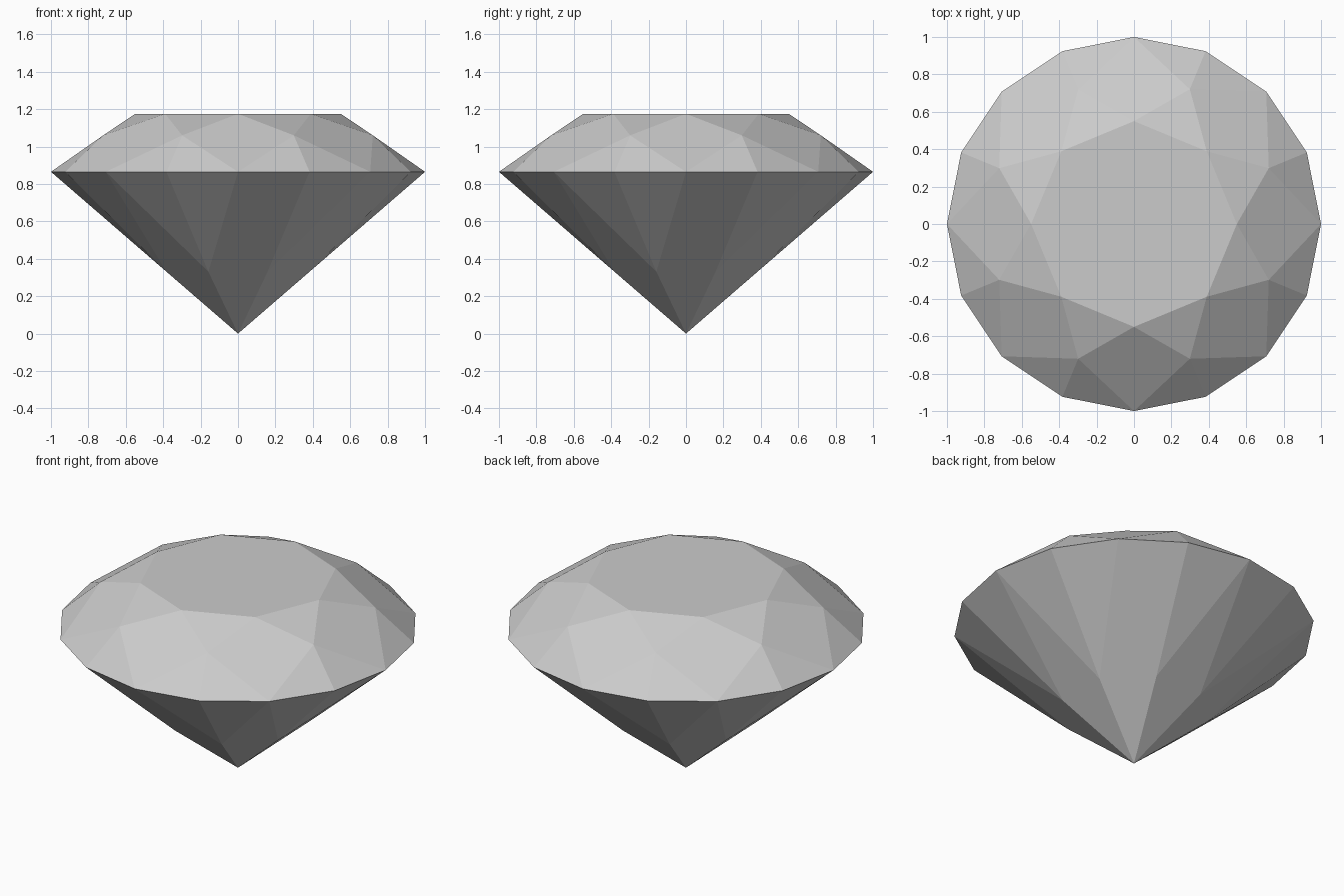
import bpy, bmesh, math

if "Cube" in bpy.data.objects:
    bpy.data.objects.remove(bpy.data.objects["Cube"])

GIRDLE_Z = 0.865


def ring(bm, count, radius, z, offset=0.0):
    """Evenly spaced points around the z axis."""
    pts = []
    for i in range(count):
        a = 2 * math.pi * i / count + math.radians(offset)
        pts.append(bm.verts.new((radius * math.cos(a), radius * math.sin(a), z)))
    return pts


bm = bmesh.new()
table = ring(bm, 8, 0.55, 1.175)
crown = ring(bm, 8, 0.78, 1.06, 22.5)
girdle = ring(bm, 16, 1.0, GIRDLE_Z)
lower = ring(bm, 8, 0.414, 0.331, 22.5)
culet = bm.verts.new((0, 0, 0))

# Flat table on top
bm.faces.new(table)

for i in range(8):
    j = (i + 1) % 8
    g0, g1, g2 = girdle[2 * i], girdle[2 * i + 1], girdle[(2 * i + 2) % 16]
    # Crown: star, kite and the two facets meeting the girdle
    bm.faces.new((table[i], crown[i], table[j]))
    bm.faces.new((table[i], crown[i - 1], g0, crown[i]))
    bm.faces.new((crown[i], g0, g1))
    bm.faces.new((crown[i], g1, g2))
    # Pavilion: long kite to the culet and the two facets below the girdle
    bm.faces.new((culet, lower[i], g0, lower[i - 1]))
    bm.faces.new((lower[i], g1, g0))
    bm.faces.new((lower[i], g2, g1))

bmesh.ops.recalc_face_normals(bm, faces=bm.faces)

mesh = bpy.data.meshes.new("cut_gem")
bm.to_mesh(mesh)
bm.free()

# Pale grey gem colour
mat = bpy.data.materials.new("pale_grey")
mat.diffuse_color = (0.6, 0.6, 0.6, 1)
mat.use_nodes = True
mat.node_tree.nodes["Principled BSDF"].inputs["Base Color"].default_value = mat.diffuse_color
mesh.materials.append(mat)

gem = bpy.data.objects.new("cut_gem", mesh)
bpy.context.collection.objects.link(gem)
